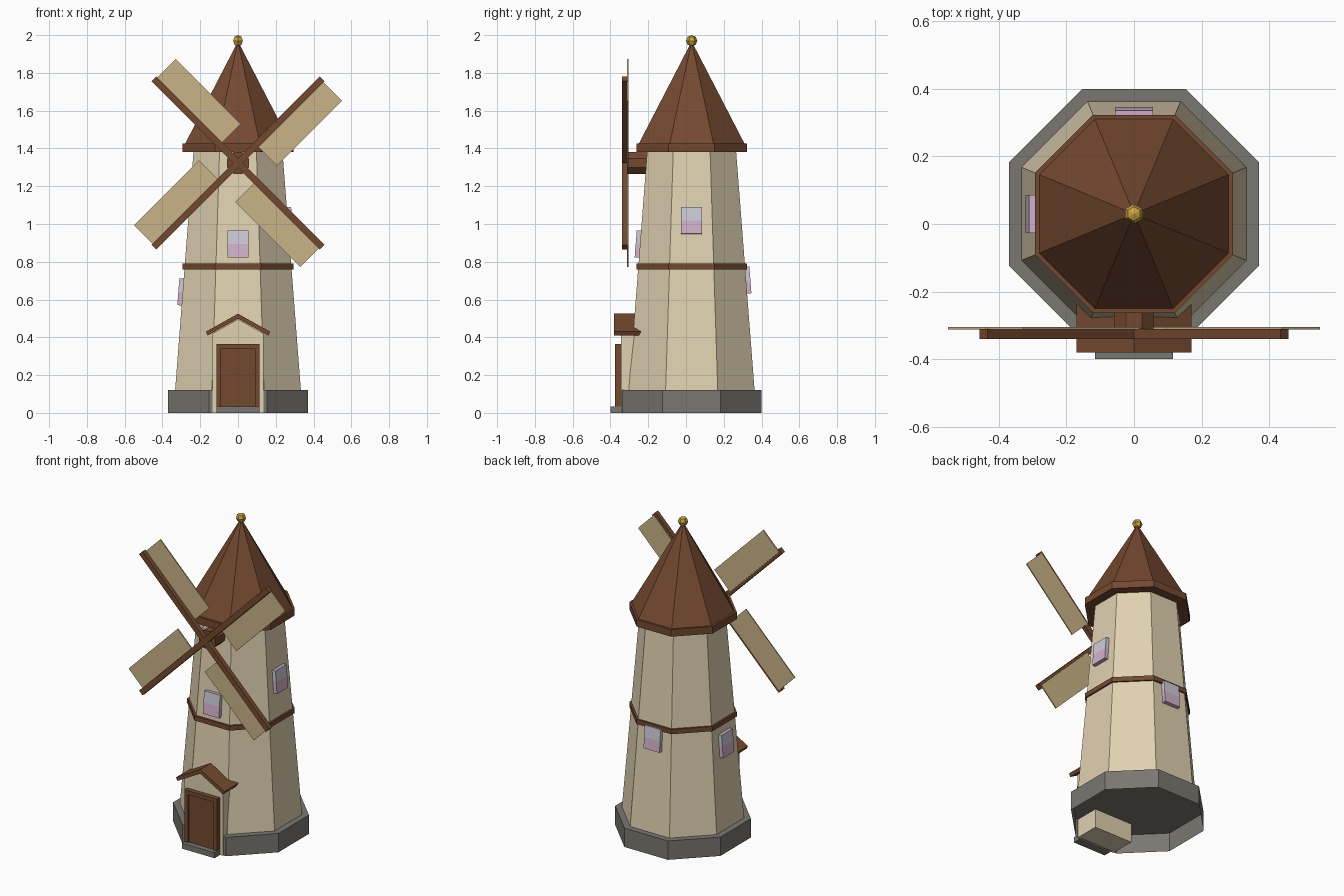
import bpy, bmesh, math
from mathutils import Matrix, Vector

if "Cube" in bpy.data.objects:
    bpy.data.objects.remove(bpy.data.objects["Cube"])

CY = 0.03                      # tower axis lies at x = 0, y = CY
HUB = Vector((0, 0, 1.323))


def material(name, rgb):
    m = bpy.data.materials.new(name)
    lin = [((c / 255 + 0.055) / 1.055) ** 2.4 for c in rgb]
    m.diffuse_color = (*lin, 1)
    m.use_nodes = True
    m.node_tree.nodes["Principled BSDF"].inputs["Base Color"].default_value = m.diffuse_color
    return m


CREAM = material("cream_plaster", (224, 209, 177))
BROWN = material("brown_wood", (116, 73, 48))
STONE = material("grey_stone", (122, 119, 112))
CLOTH = material("tan_cloth", (202, 179, 136))
GOLD = material("gold", (205, 163, 65))
GLASS = material("pale_glass", (206, 204, 217))
PINK = material("pink_glass", (210, 178, 204))


def finish(name, bm, *mats):
    bmesh.ops.recalc_face_normals(bm, faces=bm.faces)
    me = bpy.data.meshes.new(name)
    bm.to_mesh(me)
    bm.free()
    for m in mats:
        me.materials.append(m)
    ob = bpy.data.objects.new(name, me)
    bpy.context.collection.objects.link(ob)
    return ob


def box(name, mat, lo, hi, matrix=Matrix()):
    lo, hi = Vector(lo), Vector(hi)
    bm = bmesh.new()
    m = matrix @ Matrix.Translation((lo + hi) / 2) @ Matrix.Diagonal((*(hi - lo), 1))
    bmesh.ops.create_cube(bm, size=1, matrix=m)
    return finish(name, bm, mat)


def octagon(name, mat, a0, a1, z0, z1, bottom=True, top=True):
    """Tapered eight-sided drum; a0 and a1 are centre-to-flat distances."""
    k = 1 / math.cos(math.pi / 8)
    bm = bmesh.new()
    m = Matrix.Translation((0, CY, (z0 + z1) / 2)) @ Matrix.Rotation(math.pi / 8, 4, 'Z')
    bmesh.ops.create_cone(bm, cap_ends=True, segments=8, radius1=a0 * k,
                          radius2=a1 * k, depth=z1 - z0, matrix=m)
    bm.normal_update()
    drop = [f for f in bm.faces if (f.normal.z < -0.99 and not bottom)
            or (f.normal.z > 0.99 and not top)]
    bmesh.ops.delete(bm, geom=drop, context='FACES')
    return finish(name, bm, mat)


def extrude_y(name, mat, profile, y0, y1):
    bm = bmesh.new()
    face = bm.faces.new([bm.verts.new((x, y0, z)) for x, z in profile])
    new = bmesh.ops.extrude_face_region(bm, geom=[face])["geom"]
    bmesh.ops.translate(bm, vec=(0, y1 - y0, 0),
                        verts=[v for v in new if isinstance(v, bmesh.types.BMVert)])
    return finish(name, bm, mat)


# Tower body
octagon("stone_base", STONE, 0.37, 0.37, 0, 0.12, bottom=False)
octagon("tower", CREAM, 0.333, 0.235, 0.12, 1.39, bottom=False, top=False)
octagon("middle_band", BROWN, 0.293, 0.293, 0.76, 0.79)
octagon("roof_rim", BROWN, 0.293, 0.293, 1.38, 1.425)
octagon("roof", BROWN, 0.28, 0.001, 1.425, 1.965, bottom=False)

# Finial
bm = bmesh.new()
bmesh.ops.create_uvsphere(bm, u_segments=6, v_segments=4, radius=0.03,
                          matrix=Matrix.Translation((0, CY, 1.97)))
finish("finial", bm, GOLD)

# Porch with gabled roof, door and step
extrude_y("porch", CREAM, [(-0.135, 0), (0.135, 0), (0.135, 0.42), (0, 0.496), (-0.135, 0.42)],
          -0.345, -0.185)
extrude_y("porch_roof", BROWN, [(-0.17, 0.43), (0, 0.525), (0.17, 0.43),
                                (0.16, 0.41), (0, 0.499), (-0.16, 0.41)], -0.38, -0.235)
for s in (-1, 1):
    box("door_post", BROWN, (s * 0.102 - 0.013, -0.375, 0.03), (s * 0.102 + 0.013, -0.34, 0.365))
box("door_lintel", BROWN, (-0.09, -0.375, 0.34), (0.09, -0.34, 0.365))
box("door", BROWN, (-0.09, -0.367, 0.03), (0.09, -0.34, 0.34))
box("doorstep", STONE, (-0.115, -0.40, 0), (0.115, -0.33, 0.035))

# Windows, leaning with the wall: (quarter turns from the front, centre height)
lean = math.atan2(0.098, 1.27)
for turn, z in ((0, 0.893), (1, 1.018), (2, 0.703), (3, 0.64)):
    wall = 0.333 - 0.098 * (z - 0.12) / 1.27
    m = (Matrix.Translation((0, CY, z)) @ Matrix.Rotation(turn * math.pi / 2, 4, 'Z')
         @ Matrix.Translation((0, -wall, 0)) @ Matrix.Rotation(-lean, 4, 'X'))
    bm = bmesh.new()
    bmesh.ops.create_cube(bm, size=1, matrix=Matrix.Translation((0, -0.007, 0))
                          @ Matrix.Diagonal((0.112, 0.032, 0.143, 1)))
    bmesh.ops.bisect_plane(bm, geom=bm.verts[:] + bm.edges[:] + bm.faces[:],
                           plane_co=(0, 0, 0), plane_no=(0, 0, 1))
    for f in bm.faces:         # pale upper half, pink lower half and ends
        c = f.calc_center_median().z
        f.material_index = 0 if 0 < c < 0.07 else 1
    bm.transform(m)
    finish("window", bm, GLASS, PINK)

# Sail hub
bm = bmesh.new()
bmesh.ops.create_cone(bm, cap_ends=True, segments=8, radius1=0.062, radius2=0.062, depth=0.13,
                      matrix=Matrix.Translation(HUB + Vector((0, -0.245, 0)))
                      @ Matrix.Rotation(math.pi / 2, 4, 'X') @ Matrix.Rotation(math.pi / 8, 4, 'Z'))
finish("sail_hub", bm, BROWN)

# Two crossed spars and four sails
for i in range(4):
    m = Matrix.Translation(HUB) @ Matrix.Rotation(math.pi / 4 + i * math.pi / 2, 4, 'Y')
    if i < 2:
        box("spar", BROWN, (-0.017, -0.34, -0.63), (0.017, -0.31, 0.63), m)
    box("sail", CLOTH, (0, -0.312, 0.135), (0.157, -0.305, 0.622), m)
